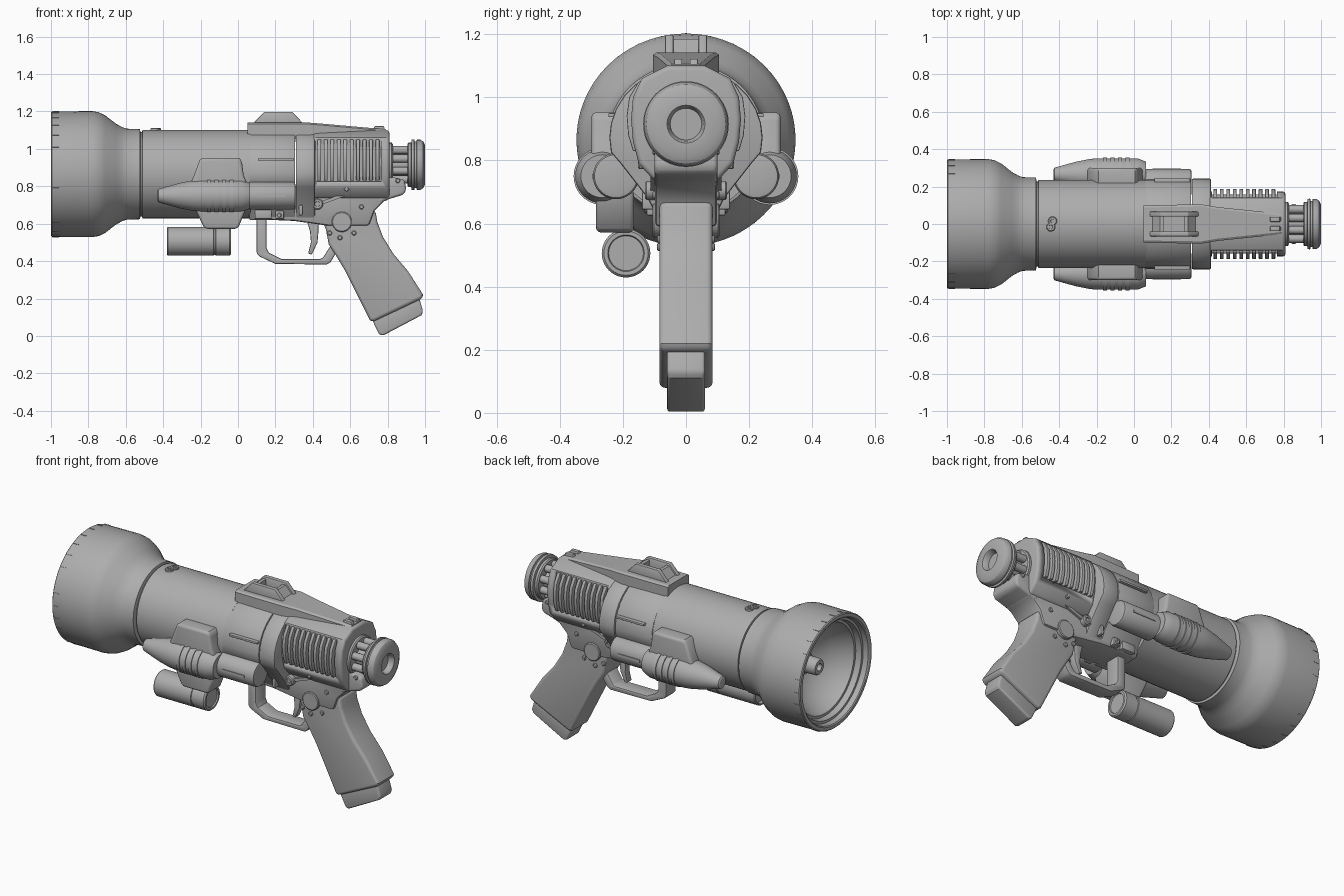
import bpy, bmesh, math
from mathutils import Matrix, Vector

if "Cube" in bpy.data.objects:
    bpy.data.objects.remove(bpy.data.objects["Cube"], do_unlink=True)

GREY = (0.42, 0.42, 0.42, 1)
mat = bpy.data.materials.new("plain grey")
mat.use_nodes = True
mat.diffuse_color = GREY
mat.node_tree.nodes["Principled BSDF"].inputs["Base Color"].default_value = GREY


def finish(name, bm, bevel=0, seg=2, limit=40):
    """Bevel the sharp edges, shade, and link the mesh as an object."""
    bmesh.ops.recalc_face_normals(bm, faces=bm.faces)
    if bevel:
        edges = [e for e in bm.edges if len(e.link_faces) == 2
                 and e.calc_face_angle(0) > math.radians(limit)]
        bmesh.ops.bevel(bm, geom=edges, offset=bevel, segments=seg, profile=0.5,
                        affect='EDGES', clamp_overlap=True)
    me = bpy.data.meshes.new(name)
    bm.to_mesh(me)
    bm.free()
    me.materials.append(mat)
    me.shade_smooth()
    me.set_sharp_from_angle(angle=math.radians(32))
    ob = bpy.data.objects.new(name, me)
    bpy.context.collection.objects.link(ob)
    return ob


def loft(name, rings, **kw):
    """Skin equal-length rings of points and cap both ends."""
    bm = bmesh.new()
    vs = [[bm.verts.new(p) for p in r] for r in rings]
    n = len(rings[0])
    for a, b in zip(vs, vs[1:]):
        for i in range(n):
            j = (i + 1) % n
            bm.faces.new((a[i], a[j], b[j], b[i]))
    bm.faces.new(vs[0])
    bm.faces.new(vs[-1])
    return finish(name, bm, **kw)


def side_plate(name, pts, y0, y1, **kw):
    """Side outline in (x, z), extruded across y."""
    return loft(name, [[(x, y, z) for x, z in pts] for y in (y0, y1)], **kw)


def section(name, half, xs, **kw):
    """Half outline in (y, z), mirrored across y = 0 and extruded along x."""
    pts = half + [(-y, z) for y, z in reversed(half)]
    return loft(name, [[(x, y, z) for y, z in pts] for x in xs], **kw)


def lathe(name, prof, c, axis='X', n=48, ys=1.0):
    """Profile of (position, radius) turned about an axis through c."""
    rings = []
    for t, r in prof:
        ring = []
        for i in range(n):
            a = 2 * math.pi * i / n
            u, v = r * math.cos(a), r * math.sin(a)
            p = {'X': (t, u * ys, v), 'Y': (u, t, v), 'Z': (u, v, t)}[axis]
            ring.append(Vector(p) + Vector(c))
        rings.append(ring)
    return loft(name, rings)


def box(name, lo, hi, bevel=0):
    x0, y0, z0 = lo
    x1, y1, z1 = hi
    return side_plate(name, [(x0, z0), (x1, z0), (x1, z1), (x0, z1)], y0, y1, bevel=bevel)


AX = 0.865   # barrel axis height
BX = 0.915   # rear bolt axis height

# Flared muzzle with a stepped, dished mouth
lathe("muzzle_bell", [(-.74, .06), (-.76, .12), (-.82, .205), (-.90, .255), (-.93, .265),
                      (-.93, .28), (-.965, .285), (-.965, .30), (-.995, .305), (-1, .312),
                      (-1, .33), (-.995, .335), (-.78, .337), (-.745, .331), (-.71, .314),
                      (-.65, .268), (-.62, .252), (-.595, .243), (-.525, .241), (-.52, .22)],
      (0, 0, AX), n=72, ys=1.03)
lathe("muzzle_nozzle", [(-.73, .07), (-.80, .065), (-.80, .05), (-.88, .048), (-.89, .042),
                        (-.89, .022), (-.85, .02)], (0, 0, AX), n=32)
bm = bmesh.new()
for i in range(28):
    a = 2 * math.pi * i / 28
    m = (Matrix.Translation((-.975, .344 * math.cos(a), AX + .335 * math.sin(a)))
         @ Matrix.Rotation(a, 4, 'X') @ Matrix.Diagonal((.034, .006, .005, 1)))
    bmesh.ops.create_cube(bm, size=1, matrix=m)
finish("muzzle_tick_marks", bm)

# Barrel tube with a seam at its front
lathe("barrel_tube", [(-.53, .226), (-.513, .226), (-.511, .236), (.07, .236)], (0, 0, AX), n=64)
for y in (-.016, .016):
    lathe("barrel_top_stud", [(1.08, .024), (1.108, .024), (1.112, .02), (1.112, .011), (1.106, .01)],
          (-.44 + y * .3, y, 0), 'Z', 20)

# Receiver: round above, tapering to the frame below
rec = [(.09, .62), (.12, .68), (.205, .79)]
rec += [(.24 * math.cos(a), .872 + .225 * math.sin(a))
        for a in [math.radians(d) for d in range(-12, 90, 12)]]
section("receiver_front", rec, (.06, .306), bevel=.006)
section("receiver_rear", [(y * 1.012, z) for y, z in rec], (.309, .412), bevel=.008)

# Rear housing with side windows full of cooling ribs
housing = section("rear_housing", [(.10, .735), (.15, .79), (.168, .86), (.174, .93), (.168, 1.0),
                                   (.14, 1.06), (.06, 1.10)], (.40, .81), bevel=.016, seg=3)
for s in (-1, 1):
    cut = box("rib_window_cutter", (.418, min(s * .14, s * .3), .825),
              (.765, max(s * .14, s * .3), 1.055))
    cut.hide_render = True
    mod = housing.modifiers.new("window", 'BOOLEAN')
    mod.operation, mod.object, mod.solver = 'DIFFERENCE', cut, 'EXACT'
    bpy.context.view_layer.objects.active = housing
    bpy.ops.object.modifier_apply(modifier=mod.name)
    bpy.data.objects.remove(cut, do_unlink=True)
    rib = [(.12, .83), (.168, .83), (.183, .88), (.188, .94), (.18, 1.0), (.15, 1.05), (.12, 1.05)]
    for i in range(10):
        x = .425 + i * .0345
        loft("cooling_rib", [[(q, s * y, z) for y, z in rib] for q in (x, x + .02)], bevel=.004)

# Top cover, tapering towards the rear
loft("top_cover", [[(x, w, z0), (x, w, z1 - .008), (x, w - .012, z1),
                    (x, .012 - w, z1), (x, -w, z1 - .008), (x, -w, z0)]
                   for x, w, z0, z1 in [(.05, .10, 1.04, 1.14), (.36, .105, 1.04, 1.142),
                                        (.45, .09, 1.04, 1.135), (.79, .055, 1.03, 1.105)]])

# Sight block with an open middle, and the rear notch
sight = [(.075, 1.13), (.14, 1.198), (.29, 1.198), (.355, 1.13)]
for s in (-1, 1):
    side_plate("sight_side", sight, s * .04, s * .066, bevel=.004)
    side_plate("rear_sight_post", [(.715, 1.08), (.73, 1.122), (.78, 1.122), (.795, 1.07)],
               s * .012, s * .038, bevel=.004)
side_plate("sight_front_bridge", [(.09, 1.13), (.14, 1.185), (.16, 1.185), (.16, 1.13)], -.045, .045)
side_plate("sight_rear_bridge", [(.34, 1.13), (.29, 1.185), (.27, 1.185), (.27, 1.13)], -.045, .045)

# Rear bolt: core, rods and end cap
lathe("bolt_core", [(.78, .06), (.92, .06)], (0, 0, BX), n=32)
lathe("bolt_collar", [(.80, .118), (.822, .118), (.828, .11), (.828, .05)], (0, 0, BX))
for i in range(8):
    a = math.pi * (i + .5) / 4
    lathe("bolt_rod", [(.80, .022), (.92, .022)],
          (0, .085 * math.cos(a), BX + .085 * math.sin(a)), n=14)
lathe("bolt_end_cap", [(.905, .05), (.905, .112), (.912, .118), (.926, .118), (.928, .134), (.942, .136),
                       (.944, .124), (.954, .124), (.956, .134), (.975, .134), (.99, .125),
                       (1, .105), (1, .06), (.995, .056), (.965, .05)], (0, 0, BX))

# Frame, beavertail and grip
side_plate("lower_frame", [(.065, .74), (.065, .625), (.30, .615), (.48, .59), (.70, .59), (.73, .67),
                           (.78, .72), (.81, .73), (.81, .80), (.30, .80)], -.098, .098, bevel=.014)
side_plate("beavertail", [(.74, .70), (.80, .73), (.885, .755), (.90, .78), (.89, .835), (.78, .86)],
           -.10, .10, bevel=.022, seg=3)
side_plate("grip", [(.43, .66), (.47, .57), (.485, .49), (.53, .42), (.575, .345), (.705, .085),
                    (.72, .075), (.985, .20), (.99, .22), (.91, .345), (.83, .44), (.775, .53),
                    (.745, .61), (.735, .67)], -.084, .084, bevel=.032, seg=4, limit=50)
side_plate("magazine_base", [(.715, .09), (.755, .008), (.775, .002), (.98, .11), (.99, .13),
                             (.965, .215)], -.06, .06, bevel=.014, seg=3)

# Trigger guard and trigger
side_plate("trigger_guard", [(.10, .64), (.10, .44), (.115, .425), (.20, .385), (.475, .382), (.495, .395),
                             (.54, .47), (.50, .49), (.455, .42), (.44, .412), (.23, .412), (.165, .445),
                             (.152, .47), (.152, .64)], -.048, .048, bevel=.007)
side_plate("trigger", [(.36, .64), (.385, .56), (.39, .50), (.375, .44), (.395, .435), (.425, .50),
                       (.43, .56), (.43, .64)], -.022, .022, bevel=.006)

# Parts repeated on both sides
for s in (-1, 1):
    lathe("side_pod_nose", [(-.43, .028), (-.425, .036), (-.39, .046), (-.31, .068), (-.24, .082),
                            (-.20, .086), (.02, .086), (.05, .074), (.065, .068)], (0, s * .265, .75), n=36)
    for x in (-.165, -.125, -.085, -.045):
        lathe("side_pod_band", [(x, .08), (x, .091), (x + .02, .091), (x + .02, .08)],
              (0, s * .265, .75), n=36)
    lathe("side_pod_barrel", [(.055, .066), (.062, .073), (.295, .073), (.305, .068), (.308, .055)],
          (0, s * .222, .75), n=36)
    box("side_pod_strip", (.10, s * .26, .742), (.25, s * .298, .757))
    side_plate("side_pod_fin", [(-.26, .80), (-.235, .86), (-.205, .94), (-.19, .952), (.005, .952),
                                (.02, .94), (.03, .86), (.055, .80), (.05, .70), (-.25, .70)],
               s * .19, s * .30, bevel=.016, seg=3)
    box("receiver_slot_bar", (.11, s * .21, .937), (.30, s * .246, .95), .003)
    box("frame_block", (.09, s * .07, .625), (.18, s * .118, .675), .006)
    box("frame_catch", (.20, s * .07, .625), (.245, s * .125, .67), .006)
    box("frame_stop", (.325, s * .08, .645), (.345, s * .14, .70), .005)
    lathe("grip_disc", [(.07 * s, .054), (.102 * s, .054), (.106 * s, .049)], (.555, 0, .61), 'Y', 32)
    for x, z, y in [(.58, .785, .148), (.365, .675, .102), (.545, .525, .088), (.49, .55, .088),
                    (.62, .55, .088), (.855, .83, .102), (.66, .69, .102), (.22, .645, .128)]:
        lathe("screw_head", [((y - .04) * s, .013), (y * s, .013), ((y + .004) * s, .009)],
              (x, 0, z), 'Y', 14)
    lathe("lever_pivot", [(.08 * s, .03), (.125 * s, .03), (.13 * s, .024), (.13 * s, .014),
                          (.122 * s, .013)], (.425, 0, .705), 'Y', 24)
    side_plate("lever_arm", [(.43, .695), (.60, .758), (.595, .772), (.43, .715)], s * .09, s * .112)

# Lamp slung under the right pod
side_plate("lamp_bracket", [(-.25, .72), (-.22, .66), (-.185, .585), (-.17, .572), (-.01, .572),
                            (.005, .585), (.035, .66), (.05, .72)], -.285, -.165, bevel=.014, seg=3)
lathe("lamp_tube", [(-.36, .05), (-.36, .062), (-.378, .066), (-.38, .072), (-.374, .077), (-.13, .077),
                    (-.128, .073), (-.12, .073), (-.118, .077), (-.045, .077), (-.037, .07), (-.037, .058),
                    (-.044, .055)], (0, -.19, .506), n=40)
